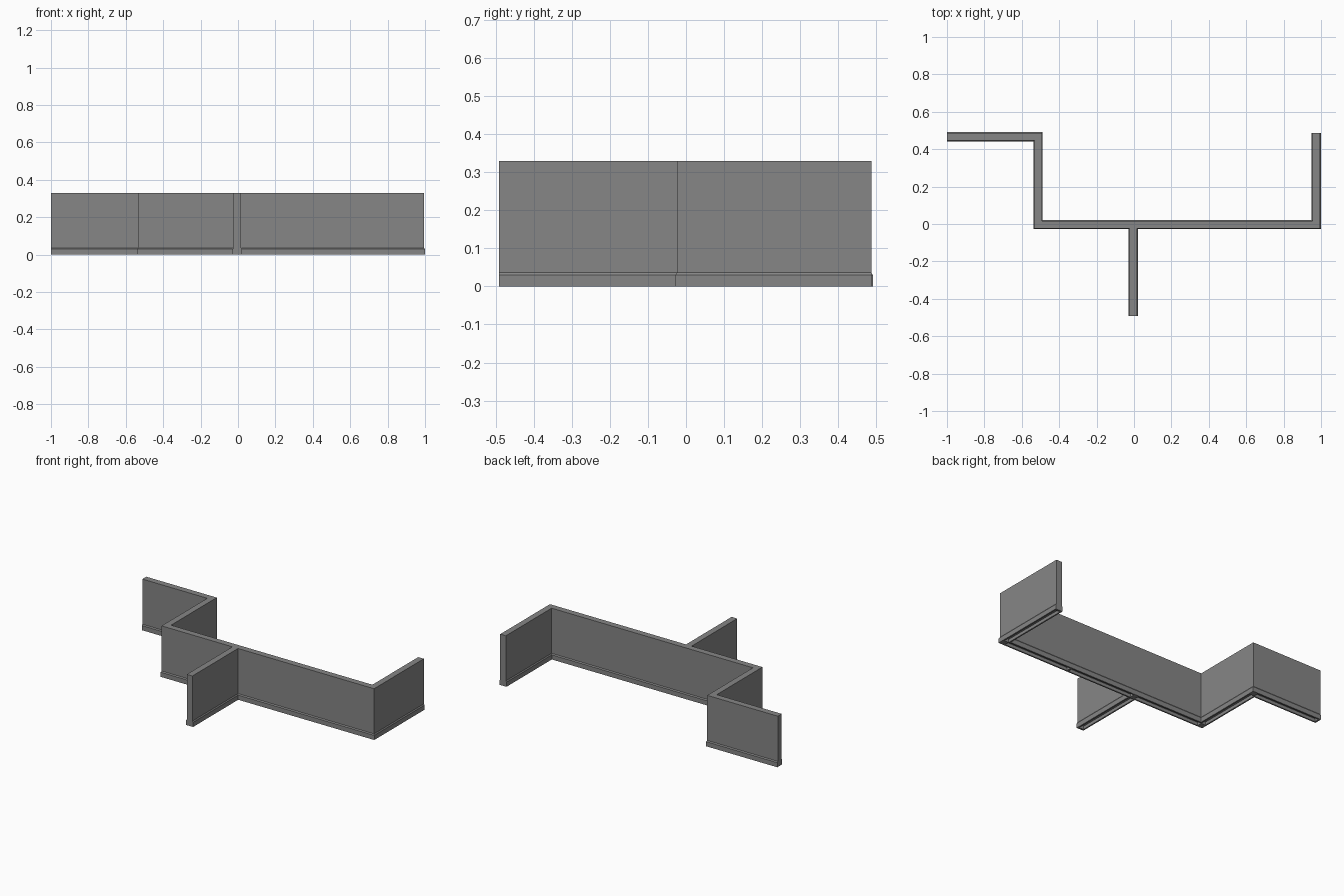
import bpy
import bmesh
from mathutils import Vector

cube = bpy.data.objects.get("Cube")
if cube:
    bpy.data.objects.remove(cube)

grey = bpy.data.materials.new("plaster grey")
grey.use_nodes = True
colour = (0.24, 0.24, 0.24, 1)
grey.diffuse_color = colour
grey.node_tree.nodes["Principled BSDF"].inputs["Base Color"].default_value = colour

HEIGHT = 0.33
WALL = 0.02      # half thickness of the wall
BASE = 0.025     # half thickness of the skirting
GROOVE = 0.016   # half width of the channel underneath
DEPTH = 0.02

# Half cross-section from the channel up to the wall top, then mirrored
half = [(GROOVE, DEPTH), (GROOVE, 0), (BASE, 0), (BASE, 0.03),
        (WALL, 0.037), (WALL, HEIGHT)]
profile = half + [(-s, z) for s, z in reversed(half)]


def add_object(name, bm):
    bmesh.ops.recalc_face_normals(bm, faces=bm.faces)
    mesh = bpy.data.meshes.new(name)
    bm.to_mesh(mesh)
    bm.free()
    mesh.materials.append(grey)
    obj = bpy.data.objects.new(name, mesh)
    bpy.context.collection.objects.link(obj)


def sweep_wall(name, path):
    """Sweep the wall section along a flat path with mitred corners."""
    pts = [Vector(p) for p in path]
    dirs = [(b - a).normalized() for a, b in zip(pts, pts[1:])]
    sides = [Vector((-d.y, d.x)) for d in dirs]
    bm = bmesh.new()
    rings = []
    for i, p in enumerate(pts):
        a, b = sides[max(i - 1, 0)], sides[min(i, len(sides) - 1)]
        mitre = (a + b) / (1 + a.dot(b))
        rings.append([bm.verts.new((p.x + mitre.x * s, p.y + mitre.y * s, z))
                      for s, z in profile])
    n = len(profile)
    for r, q in zip(rings, rings[1:]):
        for k in range(n):
            m = (k + 1) % n
            bm.faces.new((r[k], r[m], q[m], q[k]))
    bm.faces.new(rings[0])
    bm.faces.new(rings[-1])
    add_object(name, bm)


def add_block(name, x, y, sx, sy):
    """Small plug closing the channel under the wall."""
    bm = bmesh.new()
    bmesh.ops.create_cube(bm, size=1)
    for v in bm.verts:
        v.co = (x + v.co.x * sx, y + v.co.y * sy, (v.co.z + 0.5) * DEPTH)
    add_object(name, bm)


# Stepped wall and the partition that meets it
LEFT, RIGHT, MID = -0.513, 0.974, -0.004
MAIN, BACK = -0.003, 0.466
sweep_wall("stepped_wall", [(-1, BACK), (LEFT, BACK), (LEFT, MAIN),
                            (RIGHT, MAIN), (RIGHT, 0.487)])
sweep_wall("partition_wall", [(MID, -0.491), (MID, MAIN - WALL)])

# Plugs at corners, free ends and the middle joint
w, t = 2 * GROOVE, 0.012
for i, (x, y) in enumerate([(LEFT, BACK), (LEFT, MAIN), (MID, MAIN), (RIGHT, MAIN)]):
    add_block(f"corner_plug_{i + 1}", x, y, w, w)
add_block("end_plug_right_side", -1 + t / 2, BACK, t, w)
add_block("end_plug_left_side", RIGHT, 0.487 - t / 2, w, t)
add_block("end_plug_partition", MID, -0.491 + t / 2, w, t)
add_block("joint_plug", (MID + RIGHT) / 2, MAIN, t, w)
